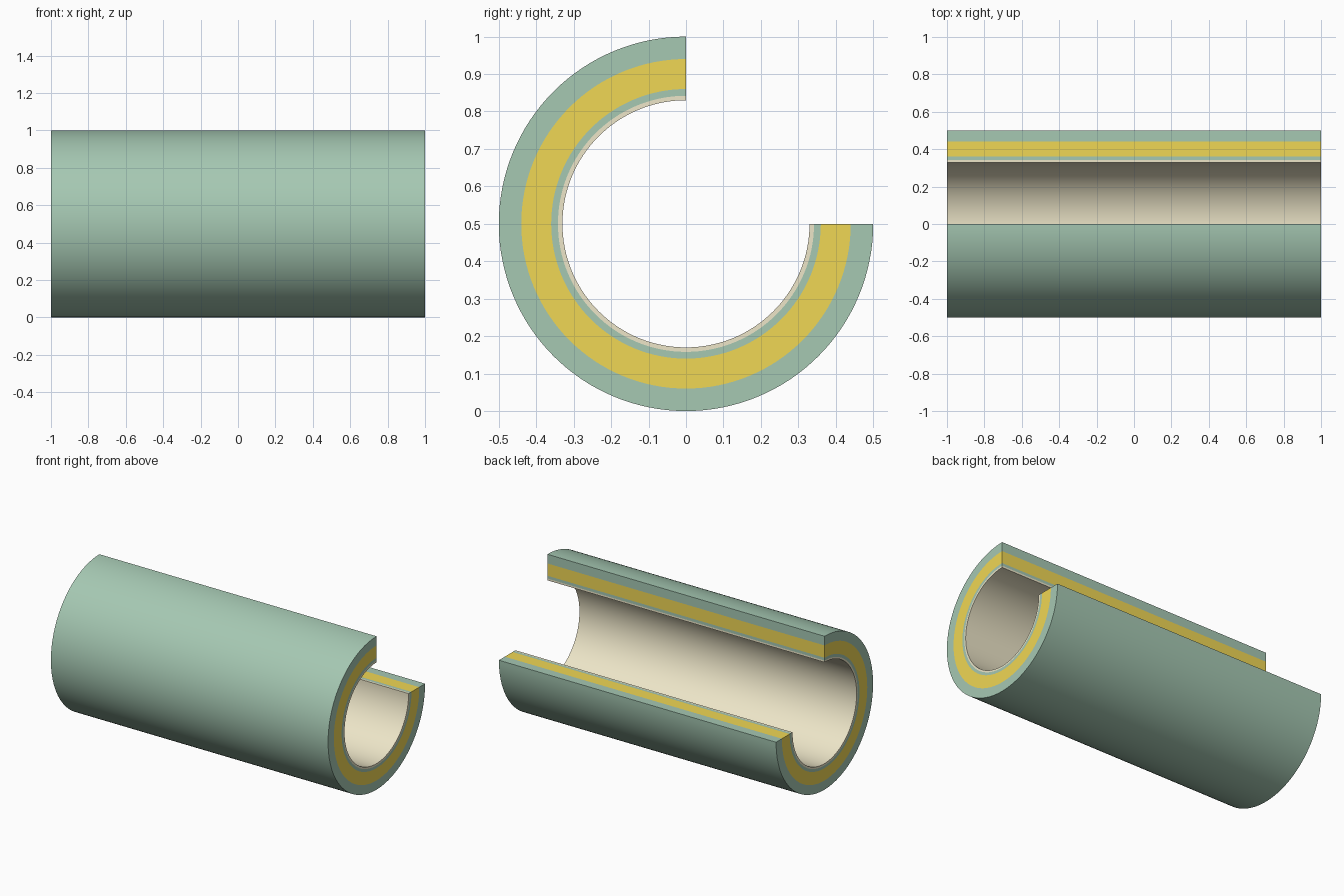
import bpy, bmesh, math

if "Cube" in bpy.data.objects:
    bpy.data.objects.remove(bpy.data.objects["Cube"])

LENGTH, CENTRE_Z, STEPS = 2.0, 0.5, 96


def material(name, rgb):
    mat = bpy.data.materials.new(name)
    mat.diffuse_color = (*rgb, 1)
    mat.use_nodes = True
    mat.node_tree.nodes["Principled BSDF"].inputs["Base Color"].default_value = mat.diffuse_color
    return mat


def cut_layer(name, r_out, r_in, mat):
    """Three-quarter tube layer along x, with the upper back quarter left open."""
    bm = bmesh.new()
    angles = [math.radians(90 + 270 * i / STEPS) for i in range(STEPS + 1)]
    rings = []
    for a in angles:
        c, s = math.cos(a), math.sin(a)
        rings.append([bm.verts.new((x, r * c, CENTRE_Z + r * s))
                      for x, r in ((-LENGTH / 2, r_out), (LENGTH / 2, r_out),
                                   (LENGTH / 2, r_in), (-LENGTH / 2, r_in))])
    for a, b in zip(rings, rings[1:]):
        for k in range(4):
            n = (k + 1) % 4
            bm.faces.new((a[k], a[n], b[n], b[k]))
    bm.faces.new(rings[0])
    bm.faces.new(rings[-1])
    bmesh.ops.recalc_face_normals(bm, faces=bm.faces)
    mesh = bpy.data.meshes.new(name)
    bm.to_mesh(mesh)
    bm.free()
    mesh.materials.append(mat)
    obj = bpy.data.objects.new(name, mesh)
    bpy.context.collection.objects.link(obj)
    bpy.ops.object.select_all(action='DESELECT')
    obj.select_set(True)
    bpy.context.view_layer.objects.active = obj
    bpy.ops.object.shade_smooth_by_angle(angle=math.radians(30))
    return obj


green = material("green_shell", (0.38, 0.58, 0.45))
yellow = material("yellow_insulation", (0.87, 0.68, 0.09))
cream = material("cream_lining", (0.85, 0.79, 0.58))

# Concentric layers from outside to inside
cut_layer("outer_shell", 0.50, 0.44, green)
cut_layer("insulation", 0.44, 0.36, yellow)
cut_layer("inner_shell", 0.36, 0.342, green)
cut_layer("inner_lining", 0.342, 0.33, cream)
